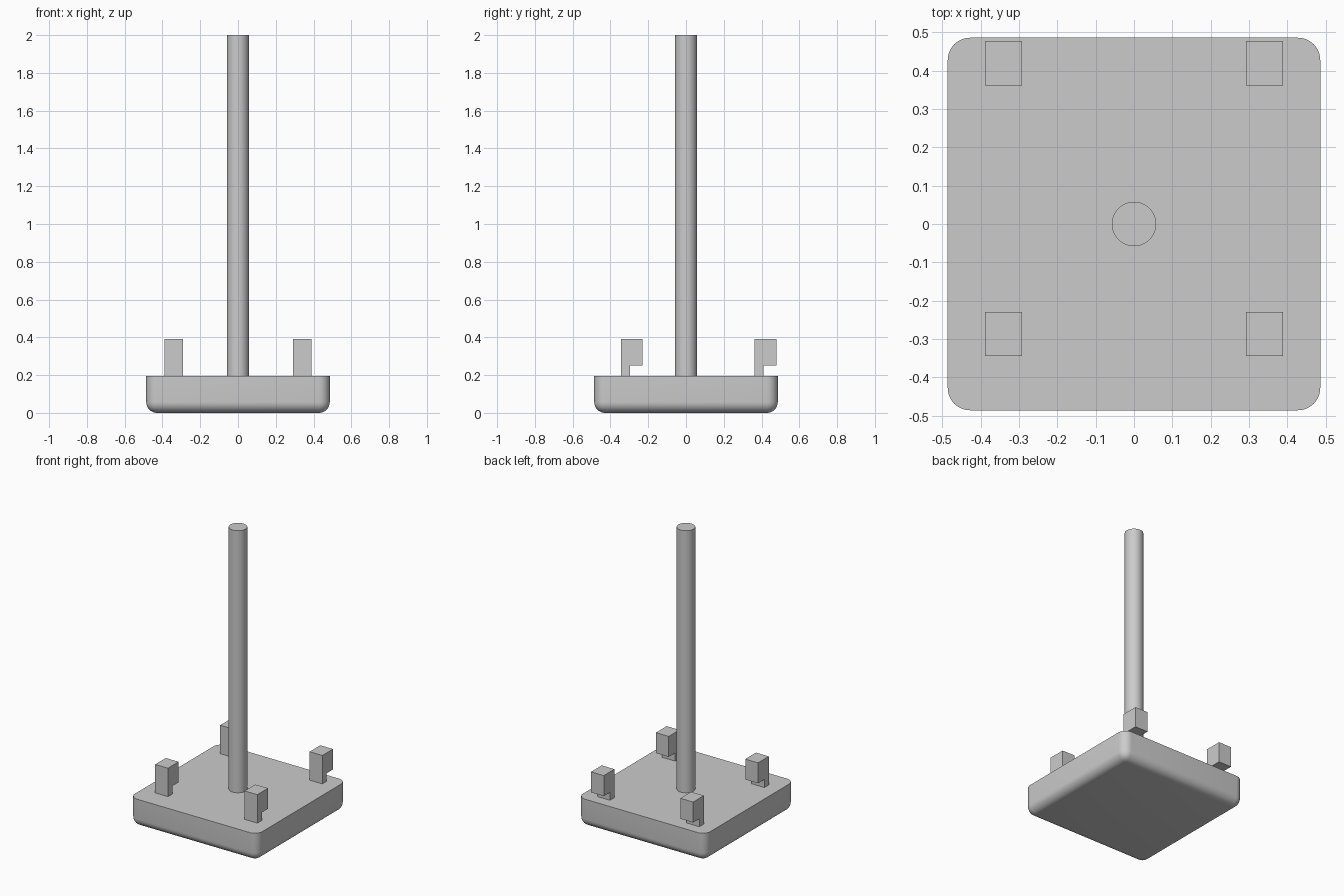
import bpy, bmesh

cube = bpy.data.objects.get("Cube")
if cube:
    bpy.data.objects.remove(cube, do_unlink=True)

HALF, BASE_TOP, ROUND = 0.486, 0.195, 0.058

grey = bpy.data.materials.new("plain_grey")
grey.use_nodes = True
grey.diffuse_color = (0.6, 0.6, 0.6, 1)
grey.node_tree.nodes["Principled BSDF"].inputs["Base Color"].default_value = (0.6, 0.6, 0.6, 1)


def add_object(name, bm, smooth=False):
    bmesh.ops.recalc_face_normals(bm, faces=bm.faces)
    mesh = bpy.data.meshes.new(name)
    bm.to_mesh(mesh)
    bm.free()
    mesh.materials.append(grey)
    obj = bpy.data.objects.new(name, mesh)
    bpy.context.collection.objects.link(obj)
    if smooth:
        bpy.ops.object.select_all(action='DESELECT')
        obj.select_set(True)
        bpy.context.view_layer.objects.active = obj
        bpy.ops.object.shade_smooth_by_angle()
    return obj


# Base slab: rounded corners and underside, crisp top rim
bm = bmesh.new()
bmesh.ops.create_cube(bm, size=1)
for v in bm.verts:
    v.co = (v.co.x * 2 * HALF, v.co.y * 2 * HALF, (v.co.z + 0.5) * BASE_TOP)
rounded = [e for e in bm.edges if min(v.co.z for v in e.verts) < 0.01]
bmesh.ops.bevel(bm, geom=rounded, offset=ROUND, segments=8, profile=0.5, affect='EDGES')
add_object("base", bm, smooth=True)

# Central post
bm = bmesh.new()
bmesh.ops.create_cone(bm, cap_ends=True, segments=64, radius1=ROUND, radius2=ROUND, depth=2 - BASE_TOP)
bmesh.ops.translate(bm, verts=bm.verts, vec=(0, 0, (2 + BASE_TOP) / 2))
add_object("post", bm, smooth=True)


# Hooked blocks: narrow foot at the front, overhanging head towards the back
def hook(name, x, y):
    profile = [(0, 0.195), (0.048, 0.195), (0.048, 0.25),
               (0.116, 0.25), (0.116, 0.391), (0, 0.391)]
    bm = bmesh.new()
    face = bm.faces.new([bm.verts.new((x, y + dy, z)) for dy, z in profile])
    ext = bmesh.ops.extrude_face_region(bm, geom=[face])
    moved = [g for g in ext["geom"] if isinstance(g, bmesh.types.BMVert)]
    bmesh.ops.translate(bm, verts=moved, vec=(0.097, 0, 0))
    add_object(name, bm)


for side, x in (("left", 0.292), ("right", -0.389)):
    for end, y in (("front", -0.345), ("back", 0.362)):
        hook(f"{end}_{side}_hook", x, y)
